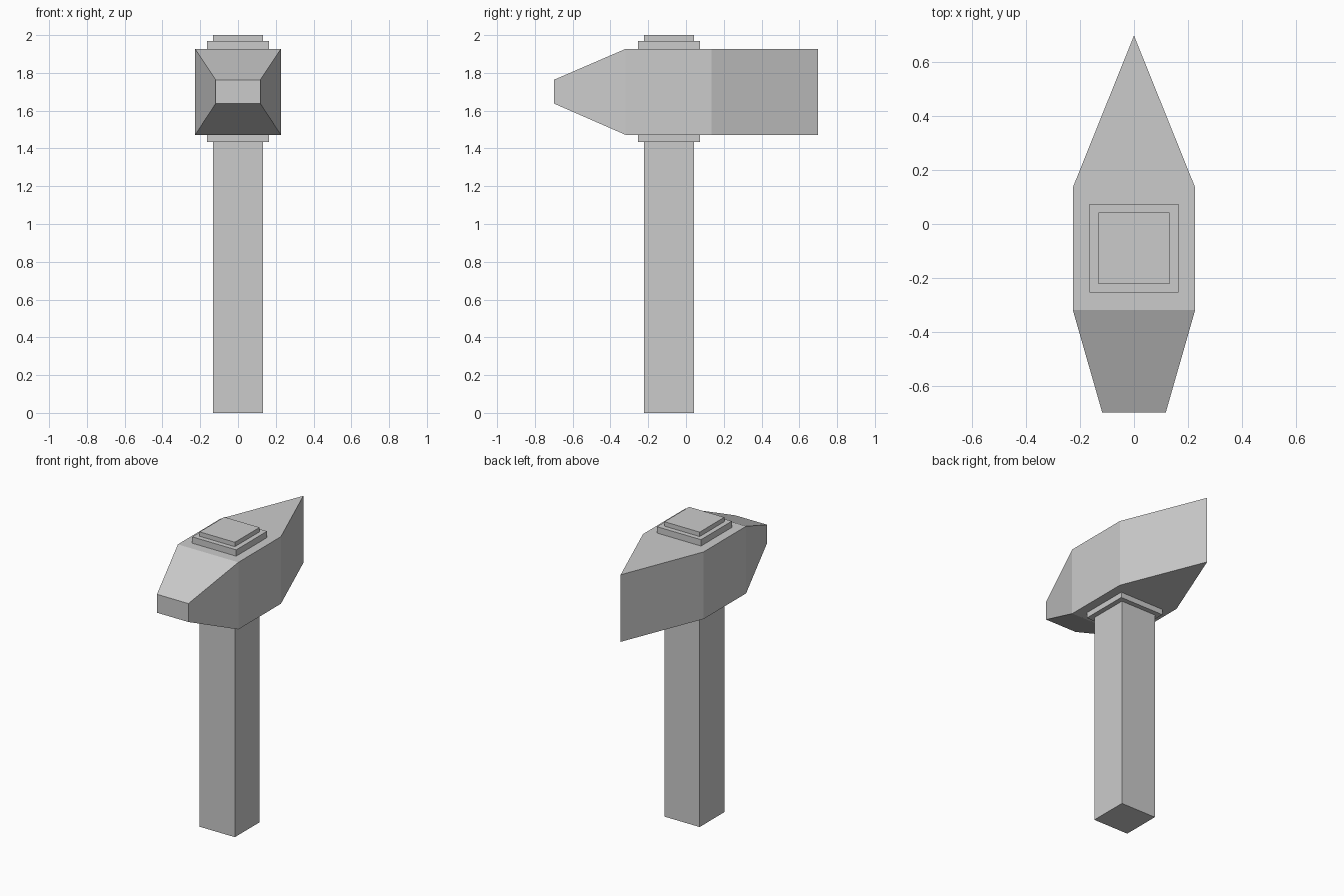
import bpy, bmesh

if "Cube" in bpy.data.objects:
    bpy.data.objects.remove(bpy.data.objects["Cube"])

CY = -0.09  # handle axis in y


def box(name, half, z0, z1):
    """Square post centred on the handle axis."""
    bpy.ops.mesh.primitive_cube_add(size=1, location=(0, CY, (z0 + z1) / 2))
    ob = bpy.context.object
    ob.name = name
    ob.scale = (2 * half, 2 * half, z1 - z0)
    bpy.ops.object.transform_apply(location=False, rotation=False, scale=True)
    return ob


# Handle and the collar that wraps it above and below the head
box("handle", 0.132, 0.0, 2.0)
box("collar", 0.165, 1.435, 1.97)

# Hammer head: rectangular sections (y, half width, z low, z high), front to back
sections = [
    (-0.70, 0.118, 1.638, 1.763),   # striking face
    (-0.32, 0.227, 1.472, 1.927),   # block front
    (0.136, 0.227, 1.472, 1.927),   # block back
    (0.70, 0.0, 1.472, 1.927),      # vertical wedge edge
]
bm = bmesh.new()
rings = [[bm.verts.new(p) for p in ((-w, y, a), (w, y, a), (w, y, b), (-w, y, b))]
         for y, w, a, b in sections]
bm.faces.new(rings[0])
for r, s in zip(rings, rings[1:]):
    for i in range(4):
        j = (i + 1) % 4
        bm.faces.new((r[j], r[i], s[i], s[j]))
bmesh.ops.remove_doubles(bm, verts=bm.verts, dist=1e-4)  # close the wedge edge
bmesh.ops.recalc_face_normals(bm, faces=bm.faces)
mesh = bpy.data.meshes.new("hammer_head")
bm.to_mesh(mesh)
bm.free()
bpy.context.collection.objects.link(bpy.data.objects.new("hammer_head", mesh))
